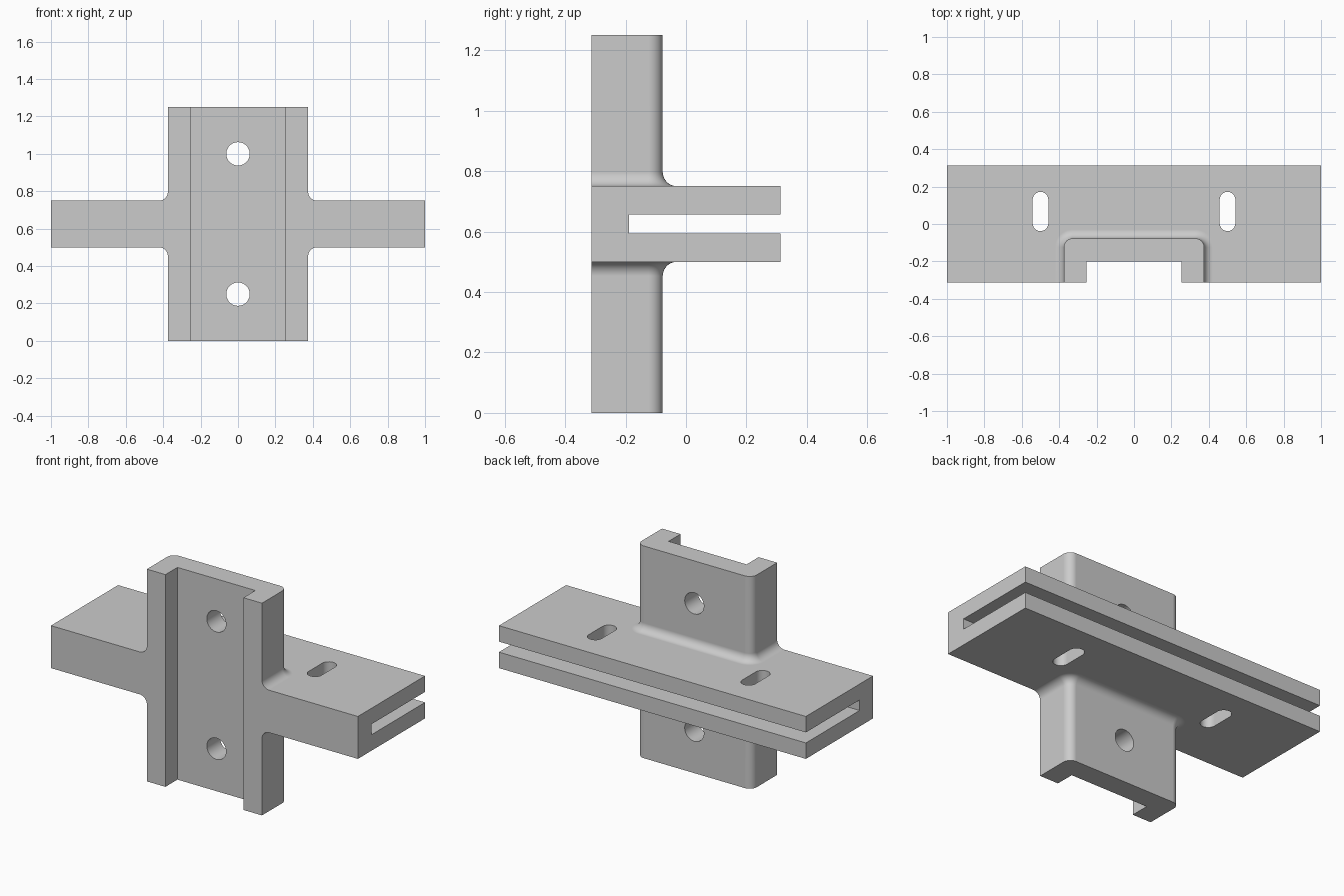
import bpy, bmesh
from math import sin, cos, pi

if "Cube" in bpy.data.objects:
    bpy.data.objects.remove(bpy.data.objects["Cube"])

FRONT, BACK = -0.3125, -0.077     # column depth range
HALF_W, R, N = 0.375, 0.047, 10   # column half width, fillet radius, arc segments


def loft(name, rings):
    """Solid skinned through rings with equal point counts."""
    bm = bmesh.new()
    loops = [[bm.verts.new(p) for p in ring] for ring in rings]
    n = len(loops[0])
    for a, b in zip(loops, loops[1:]):
        for i in range(n):
            j = (i + 1) % n
            bm.faces.new((a[i], a[j], b[j], b[i]))
    bm.faces.new(loops[0])
    bm.faces.new(loops[-1])
    bmesh.ops.recalc_face_normals(bm, faces=bm.faces)
    mesh = bpy.data.meshes.new(name)
    bm.to_mesh(mesh)
    bm.free()
    obj = bpy.data.objects.new(name, mesh)
    bpy.context.collection.objects.link(obj)
    return obj


def box(name, x0, x1, y0, y1, z0, z1):
    return loft(name, [[(x0, y0, z), (x1, y0, z), (x1, y1, z), (x0, y1, z)]
                       for z in (z0, z1)])


def combine(target, other, operation):
    mod = target.modifiers.new(operation, 'BOOLEAN')
    mod.operation, mod.solver, mod.object = operation, 'EXACT', other
    bpy.context.view_layer.objects.active = target
    bpy.ops.object.modifier_apply(modifier=mod.name)
    bpy.data.objects.remove(other)


def column_ring(z, d):
    """Column outline with rounded rear corners, grown outward by d."""
    w, r = HALF_W - R, R + d
    arc = [(w + r * cos(i / N * pi / 2), BACK - R + r * sin(i / N * pi / 2))
           for i in range(N + 1)]
    right = [(HALF_W + d, FRONT)] + arc
    return [(x, y, z) for x, y in right] + [(-x, y, z) for x, y in reversed(right)]


# Upright column, flared where it meets the cross plate
flare = [(R * (1 - sin(i / N * pi / 2)), R * (1 - cos(i / N * pi / 2)))
         for i in range(N + 1)]
levels = ([(0, 0)] + [(0.5 - h, d) for h, d in flare]
          + [(0.75 + h, d) for h, d in reversed(flare)] + [(1.25, 0)])
column = loft("column", [column_ring(z, d) for z, d in levels])

# Cross plate
bracket = box("slotted_bracket", -1, 1, FRONT, 0.3125, 0.5, 0.75)
combine(bracket, column, 'UNION')

# Rear slot and front channel
combine(bracket, box("rear_slot", -1.1, 1.1, -0.188, 0.5, 0.594, 0.656), 'DIFFERENCE')
combine(bracket, box("front_channel", -0.254, 0.254, -0.5, -0.201, -0.1, 1.4), 'DIFFERENCE')

# Round bolt holes through the column
for z in (0.25, 1.0):
    hole = loft("bolt_hole", [[(0.0625 * cos(i * pi / 24), y, z + 0.0625 * sin(i * pi / 24))
                               for i in range(48)] for y in (-0.5, 0.1)])
    combine(bracket, hole, 'DIFFERENCE')

# Elongated holes through both plate leaves
r, cy, reach = 0.042, 0.067, 0.063
for x in (-0.5, 0.5):
    outline = [(x + r * cos(a + i * pi / 12), cy + s * reach + r * sin(a + i * pi / 12))
               for s, a in ((1, 0), (-1, pi)) for i in range(13)]
    hole = loft("long_hole", [[(px, py, z) for px, py in outline] for z in (0.4, 0.9)])
    combine(bracket, hole, 'DIFFERENCE')

# Smooth fillets, sharp edges
bpy.ops.object.select_all(action='DESELECT')
bracket.select_set(True)
bpy.context.view_layer.objects.active = bracket
bpy.ops.object.shade_smooth_by_angle(angle=pi / 6)
weighted = bracket.modifiers.new("even_shading", 'WEIGHTED_NORMAL')
weighted.keep_sharp = True
